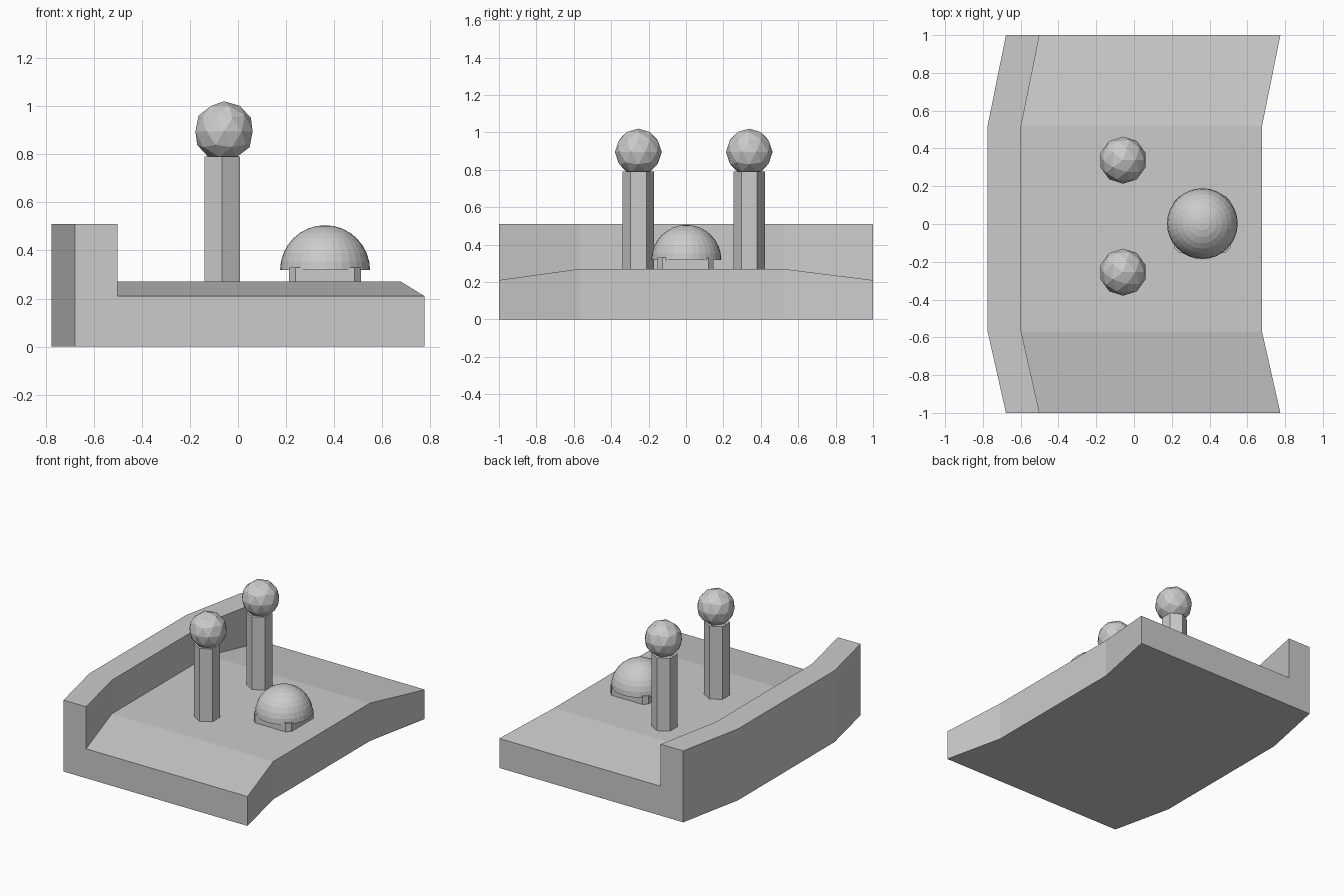
import bpy, bmesh
from mathutils import Matrix

if "Cube" in bpy.data.objects:
    bpy.data.objects.remove(bpy.data.objects["Cube"])


def finish(name, bm):
    bmesh.ops.recalc_face_normals(bm, faces=bm.faces[:])
    mesh = bpy.data.meshes.new(name)
    bm.to_mesh(mesh)
    bm.free()
    obj = bpy.data.objects.new(name, mesh)
    bpy.context.collection.objects.link(obj)
    return obj


def prism(name, outline, z0, z1):
    bm = bmesh.new()
    face = bm.faces.new([bm.verts.new((x, y, z0)) for x, y in outline])
    ext = bmesh.ops.extrude_face_region(bm, geom=[face], use_keep_orig=True)
    for v in ext["geom"]:
        if isinstance(v, bmesh.types.BMVert):
            v.co.z = z1
    return finish(name, bm)


# Bent panel base with raised back lip: L-shaped sections lofted along y
bm = bmesh.new()
rings = []
for y, shift, floor in ((-1, 0, 0.21), (-0.57, -0.097, 0.27),
                        (0.52, -0.097, 0.27), (1, 0, 0.21)):
    section = ((-0.678, 0), (0.775, 0), (0.775, floor), (-0.5, floor),
               (-0.5, 0.51), (-0.678, 0.51))
    rings.append([bm.verts.new((x + shift, y, z)) for x, z in section])
for a, b in zip(rings, rings[1:]):
    for i in range(6):
        j = (i + 1) % 6
        bm.faces.new((a[i], a[j], b[j], b[i]))
bm.faces.new(rings[0])
bm.faces.new(rings[-1])
finish("panel_base", bm)

# Two hexagonal levers with faceted ball knobs
for side, y in (("front", -0.255), ("back", 0.338)):
    bm = bmesh.new()
    bmesh.ops.create_cone(bm, cap_ends=True, segments=6, radius1=0.085,
                          radius2=0.085, depth=0.53,
                          matrix=Matrix.Translation((-0.066, y, 0.525)))
    # keep hexagon corners pointing along y
    top = max(bm.verts, key=lambda v: v.co.y)
    if abs(top.co.x + 0.066) > 0.01:
        bmesh.ops.rotate(bm, verts=bm.verts[:], cent=(-0.066, y, 0),
                         matrix=Matrix.Rotation(0.5235988, 3, 'Z'))
    finish(side + "_lever_post", bm)
    bm = bmesh.new()
    bmesh.ops.create_icosphere(bm, subdivisions=2, radius=0.125,
                               matrix=Matrix.Translation((-0.058, y, 0.895)))
    finish(side + "_lever_knob", bm)

# Button stem: square block with chamfered corners
h, c = 0.15, 0.122
prism("button_stem",
      [(0.362 + x, y - 0.003) for x, y in
       ((h, -c), (h, c), (c, h), (-c, h), (-h, c), (-h, -c), (-c, -h), (c, -h))],
      0.26, 0.33)

# Button dome: capped half sphere
bm = bmesh.new()
bmesh.ops.create_uvsphere(bm, u_segments=32, v_segments=16, radius=0.187)
bmesh.ops.delete(bm, geom=[v for v in bm.verts if v.co.z < -0.001],
                 context='VERTS')
bmesh.ops.holes_fill(bm, edges=[e for e in bm.edges if e.is_boundary], sides=0)
bmesh.ops.translate(bm, verts=bm.verts[:], vec=(0.362, 0.002, 0.318))
finish("button_dome", bm)
